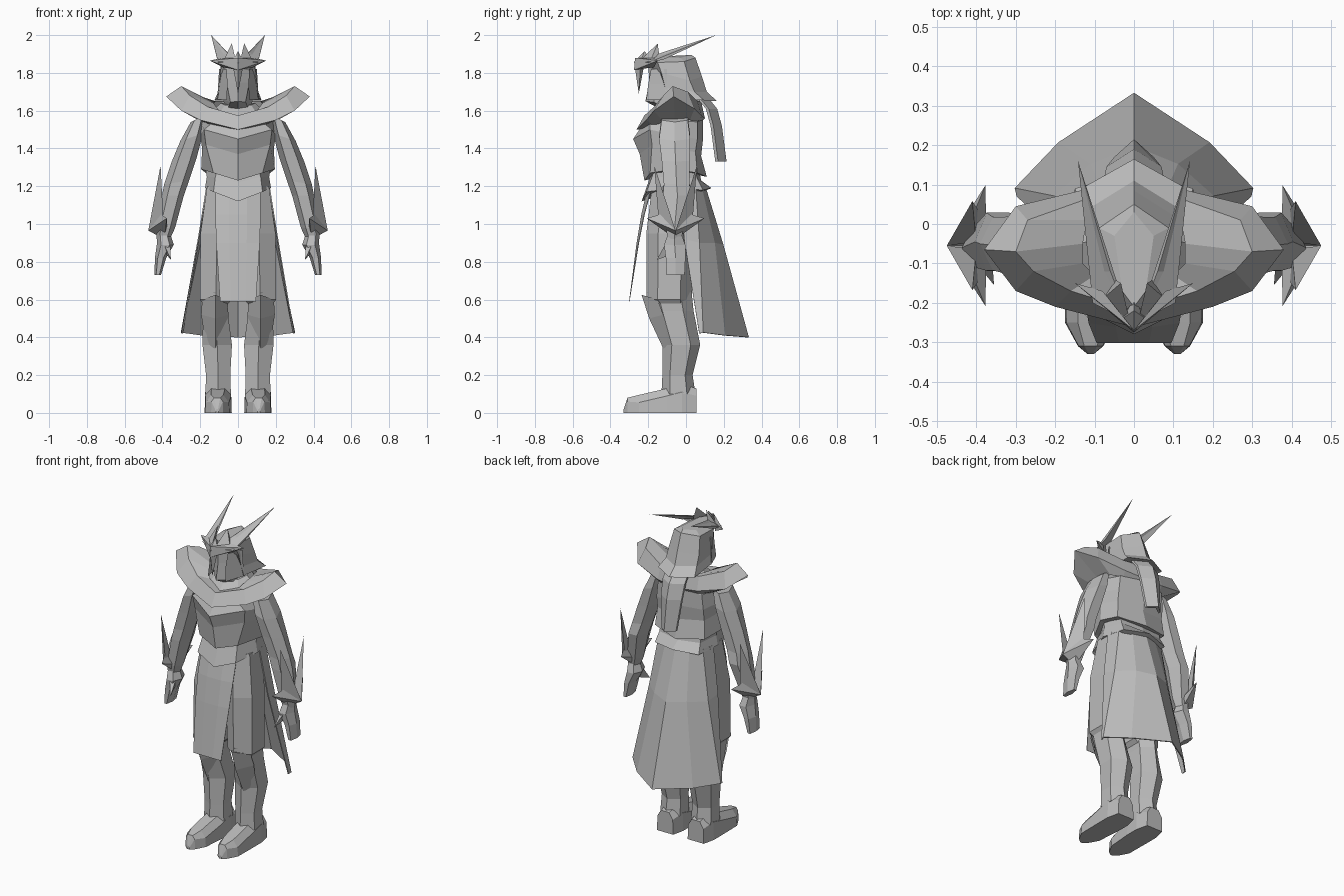
import bpy, bmesh, math

grey = bpy.data.materials.new("plain grey")
grey.diffuse_color = (0.5, 0.5, 0.5, 1)


def finish(name, bm, mirror=False):
    """Turn a bmesh into a flat-shaded object, optionally mirrored over x."""
    bmesh.ops.remove_doubles(bm, verts=bm.verts, dist=0.0005)
    bmesh.ops.recalc_face_normals(bm, faces=bm.faces)
    me = bpy.data.meshes.new(name)
    bm.to_mesh(me)
    bm.free()
    ob = bpy.data.objects.new(name, me)
    bpy.context.collection.objects.link(ob)
    me.materials.append(grey)
    if mirror:
        ob.modifiers.new("mirror", 'MIRROR')
    return ob


def loft(name, rings, closed=True, caps=True, mirror=False, thick=0):
    bm = bmesh.new()
    rows = [[bm.verts.new(p) for p in r] for r in rings]
    n = len(rows[0])
    for a, b in zip(rows, rows[1:]):
        for i in range(n if closed else n - 1):
            j = (i + 1) % n
            bm.faces.new((a[i], a[j], b[j], b[i]))
    if caps and closed:
        bm.faces.new(rows[0])
        bm.faces.new(rows[-1])
    ob = finish(name, bm, mirror)
    if thick:
        s = ob.modifiers.new("thickness", 'SOLIDIFY')
        s.thickness = thick
        s.offset = 0
    return ob


def whole(half):
    """Complete a half outline (x >= 0, front centre to back centre)."""
    return half + [(-x, y, z) for x, y, z in reversed(half) if x > 0]


def span(half):
    """Complete an open half strip that ends on the centre line."""
    return [(-x, y, z) for x, y, z in half] + list(reversed(half[:-1]))


def ring(x, y, z, rx, ry, n=6, tilt=0, turn=0):
    return [(x + rx * math.cos(a), y + ry * math.sin(a), z + tilt * math.cos(a))
            for a in (math.tau * (i + turn) / n for i in range(n))]


def spike(name, base, tip, mirror=True):
    bm = bmesh.new()
    vs = [bm.verts.new(p) for p in base]
    t = bm.verts.new(tip)
    bm.faces.new(vs)
    for i in range(len(vs)):
        bm.faces.new((vs[i], vs[(i + 1) % len(vs)], t))
    return finish(name, bm, mirror)


# Torso with a pointed breast and hem
loft("torso", [whole(h) for h in (
    [(0, -.12, 1.63), (.07, -.10, 1.63), (.09, -.04, 1.64), (.06, .03, 1.64), (0, .05, 1.64)],
    [(0, -.24, 1.51), (.13, -.19, 1.54), (.20, -.06, 1.55), (.15, .06, 1.54), (0, .09, 1.55)],
    [(0, -.28, 1.45), (.18, -.19, 1.50), (.20, -.06, 1.47), (.16, .06, 1.45), (0, .09, 1.45)],
    [(0, -.245, 1.37), (.17, -.18, 1.42), (.19, -.06, 1.40), (.16, .05, 1.38), (0, .08, 1.36)],
    [(0, -.22, 1.23), (.13, -.19, 1.27), (.195, -.06, 1.29), (.17, .06, 1.27), (0, .11, 1.25)],
    [(0, -.15, 1.25), (.10, -.13, 1.27), (.15, -.06, 1.28), (.13, .03, 1.27), (0, .06, 1.26)])])

# Waist belt
loft("belt", [whole(h) for h in (
    [(0, -.19, 1.26), (.11, -.17, 1.28), (.17, -.06, 1.28), (.14, .05, 1.28), (0, .07, 1.28)],
    [(0, -.20, 1.22), (.12, -.18, 1.25), (.165, -.06, 1.25), (.14, .06, 1.24), (0, .08, 1.23)],
    [(0, -.235, 1.12), (.13, -.21, 1.17), (.175, -.06, 1.19), (.15, .09, 1.18), (0, .135, 1.19)],
    [(0, -.14, 1.15), (.10, -.12, 1.17), (.14, -.05, 1.18), (.12, .04, 1.17), (0, .06, 1.16)])])

# Flared collar and shoulder plates
loft("collar", [
    [(0, -.16, 1.57), (0, -.22, 1.575), (0, -.262, 1.50), (0, -.20, 1.50)],
    [(.10, -.13, 1.60), (.16, -.17, 1.62), (.20, -.21, 1.55), (.13, -.17, 1.52)],
    [(.13, -.10, 1.64), (.255, -.12, 1.68), (.30, -.17, 1.60), (.18, -.12, 1.54)],
    [(.13, -.05, 1.645), (.30, -.07, 1.73), (.38, -.065, 1.675), (.21, -.06, 1.55)],
    [(.12, .01, 1.65), (.27, .01, 1.70), (.30, .045, 1.61), (.19, .02, 1.55)],
    [(.08, .04, 1.65), (.13, .06, 1.65), (.135, .085, 1.57), (.13, .06, 1.54)],
    [(0, .05, 1.66), (0, .08, 1.65), (0, .10, 1.56), (0, .08, 1.54)]],
    caps=False, mirror=True)

# Arms and gauntlets
loft("arm", [ring(*r) for r in (
    (.21, -.06, 1.56, .04, .08, 6, -.02),
    (.245, -.06, 1.46, .06, .095, 6, -.02),
    (.285, -.055, 1.34, .066, .085, 6, -.01),
    (.325, -.05, 1.22, .066, .078, 6, -.01),
    (.345, -.045, 1.15, .058, .085, 6, 0),
    (.385, -.06, .98, .052, .055, 6, 0),
    (.395, -.06, .92, .035, .04, 6, 0))], mirror=True)
loft("hand", [ring(*r, 6) for r in (
    (.395, -.06, .95, .035, .04), (.385, -.06, .89, .045, .065),
    (.41, -.055, .82, .03, .06), (.425, -.055, .73, .017, .055))], mirror=True)
spike("thumb", [(.36, -.09, .90), (.40, -.10, .91), (.38, -.07, .84)], (.355, -.155, .81))

# Wrist guard: forked blades around an outer point
for s, tag in ((-1, "front"), (1, "rear")):
    c = -.055
    spike("wrist_blade_" + tag,
          [(.475, c, .965), (.395, c + s * .09, 1.02), (.40, c + s * .01, .97)],
          (.41, c + s * .113, 1.31))
    spike("wrist_fin_" + tag,
          [(.475, c, .965), (.39, c, .92), (.375, c + s * .05, .99), (.42, c + s * .05, 1.06)],
          (.377, c + s * .153, 1.03))

# Trousered legs, knee guards and boots
loft("trouser", [ring(*r, 6, 0, .5) for r in (
    (.09, -.06, 1.20, .085, .12), (.112, -.085, .95, .10, .125),
    (.117, -.09, .60, .098, .12), (.12, -.08, .57, .07, .10))], mirror=True)
loft("leg", [ring(*r, 6, 0, .5) for r in (
    (.12, -.09, .64, .08, .12), (.12, -.07, .54, .075, .11),
    (.11, -.025, .36, .09, .1), (.105, -.045, .20, .074, .08),
    (.105, -.04, .10, .078, .09))], mirror=True)
loft("knee_guard", [
    [(.06, -.15, .60), (.12, -.235, .625), (.19, -.15, .60)],
    [(.05, -.12, .52), (.12, -.195, .50), (.195, -.12, .52)],
    [(.07, -.08, .36), (.12, -.12, .34), (.17, -.08, .36)]], mirror=True)
loft("boot", [[(x - w, y, 0), (x + w, y, 0), (x + w * .95, y, a),
               (x + w * .5, y, b), (x - w * .5, y, b), (x - w * .95, y, a)]
              for x, y, w, a, b in ((.105, .055, .055, .09, .13), (.105, -.02, .072, .11, .15),
                                    (.105, -.10, .072, .09, .13), (.11, -.25, .065, .055, .095),
                                    (.11, -.31, .032, .06, .08), (.11, -.33, .008, .01, .02))],
     mirror=True)

# Front apron swinging forward and long back skirt
loft("apron", [span([(w, y, z), (w * .4, c, z), (0, c, z)]) for w, y, c, z in (
    (.12, -.185, -.205, 1.18), (.12, -.22, -.235, 1.05),
    (.115, -.25, -.26, .90), (.095, -.30, -.30, .59))], closed=False, thick=.003)
loft("back_skirt", [span(h) for h in (
    [(.165, -.03, 1.20), (.15, .05, 1.20), (.08, .08, 1.20), (0, .10, 1.20)],
    [(.21, -.01, .92), (.20, .07, .90), (.11, .15, .90), (0, .195, .89)],
    [(.295, .07, .42), (.30, .09, .425), (.19, .205, .41), (0, .33, .40)])],
    closed=False, thick=.006)

# Head: face, helmet, cheek guards
loft("face", [whole(h) for h in (
    [(0, -.12, 1.60), (.06, -.08, 1.60), (.06, .02, 1.60), (0, .03, 1.60)],
    [(0, -.215, 1.65), (.04, -.17, 1.645), (.08, -.02, 1.66), (0, .04, 1.66)],
    [(0, -.195, 1.75), (.06, -.16, 1.75), (.08, 0, 1.76), (0, .04, 1.76)],
    [(0, -.20, 1.86), (.07, -.15, 1.86), (.07, 0, 1.86), (0, .03, 1.86)])])
loft("helmet", [whole(h) for h in (
    [(0, -.21, 1.89), (.03, -.17, 1.885), (.05, -.03, 1.88), (0, .03, 1.895)],
    [(0, -.23, 1.86), (.085, -.15, 1.855), (.088, -.01, 1.86), (0, .05, 1.88)],
    [(0, -.19, 1.82), (.095, -.13, 1.80), (.103, .02, 1.76), (0, .085, 1.78)],
    [(0, -.10, 1.74), (.10, -.11, 1.72), (.105, .045, 1.70), (0, .11, 1.70)],
    [(0, -.04, 1.72), (.11, -.10, 1.665), (.125, .095, 1.655), (0, .165, 1.65)],
    [(0, -.03, 1.72), (.08, -.08, 1.68), (.08, .02, 1.67), (0, .07, 1.67)])])
loft("cheek_guard", [
    [(.06, -.185, 1.82), (.10, -.10, 1.82), (.08, -.10, 1.82)],
    [(.055, -.20, 1.74), (.105, -.10, 1.74), (.08, -.10, 1.74)],
    [(.06, -.21, 1.655), (.11, -.09, 1.66), (.08, -.09, 1.66)]], mirror=True)

# Brow crest, nose guard, crown points and long horns
spike("brow_wing", [(0, -.275, 1.815), (0, -.27, 1.88), (.08, -.17, 1.88), (.08, -.17, 1.83)],
      (.15, -.15, 1.865))
spike("nose_guard", [(-.03, -.24, 1.85), (0, -.275, 1.86), (.03, -.24, 1.85), (0, -.22, 1.85)],
      (0, -.25, 1.69), False)
spike("crown_point", [(-.03, -.24, 1.86), (0, -.275, 1.86), (.03, -.24, 1.86), (0, -.19, 1.88)],
      (0, -.22, 1.915), False)
spike("crown_side_point", [(.01, -.25, 1.86), (.08, -.19, 1.86), (.05, -.14, 1.88)],
      (.033, -.15, 1.955))
spike("horn", [(.01, -.25, 1.86), (.105, -.20, 1.855), (.11, -.12, 1.87), (.06, -.12, 1.91)],
      (.142, .16, 2.0))

# Hanging hair: folded ribbon down the back
loft("hair", [whole([(0, y - .025, z), (w, y - .06, z), (w, y - .045, z), (0, y, z)])
              for w, y, z in ((.07, .10, 1.69), (.075, .165, 1.61), (.07, .19, 1.52),
                              (.05, .215, 1.33))])
